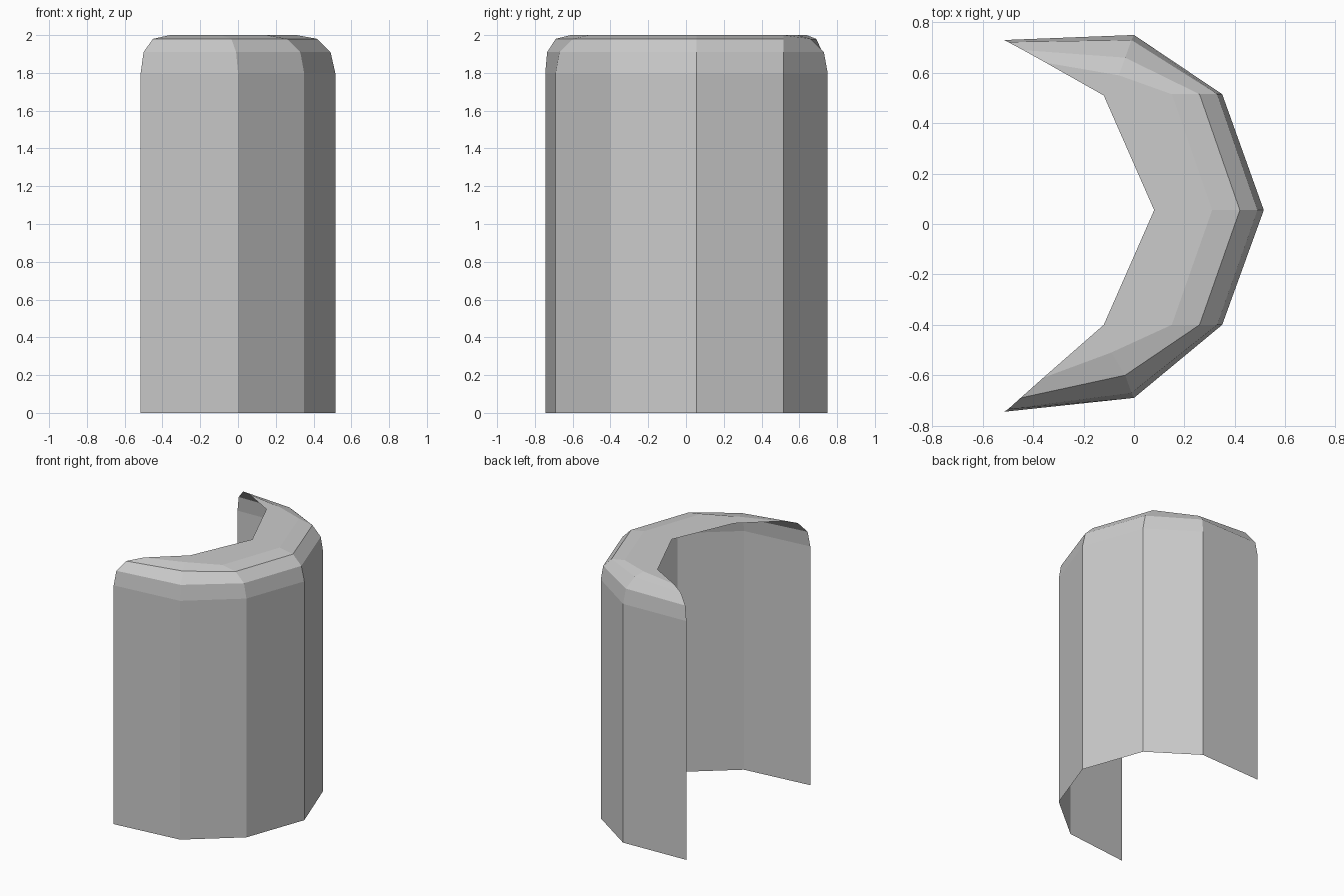
import bpy
import bmesh

cube = bpy.data.objects.get("Cube")
if cube:
    bpy.data.objects.remove(cube, do_unlink=True)

# One flat colour for the whole shell
grey = bpy.data.materials.new("plain grey")
grey.use_nodes = True
colour = (0.6, 0.6, 0.6, 1)
grey.diffuse_color = colour
grey.node_tree.nodes["Principled BSDF"].inputs["Base Color"].default_value = colour

# Plan of the curved wall, from the back end round to the front end
wall = [(-.515, .73), (0, .75), (.35, .515), (.515, .055),
        (.35, -.40), (0, -.69), (-.515, -.745)]

# Rounded shoulder: height and plan of each step inward, then the inner lip
rings = [
    (0, wall),
    (1.8, wall),
    (1.91, [(-.50, .722), (-.01, .73), (.33, .515), (.49, .055),
            (.33, -.40), (-.01, -.67), (-.50, -.735)]),
    (1.98, [(-.44, .69), (-.035, .66), (.26, .515), (.42, .055),
            (.26, -.40), (-.035, -.60), (-.45, -.69)]),
    (2.0, [(-.35, .64), (-.06, .59), (.15, .515), (.31, .055),
           (.15, -.40), (-.09, -.51), (-.36, -.61)]),
    (2.0, [(-.35, .64), (-.235, .575), (-.12, .51), (.08, .055),
           (-.12, -.40), (-.24, -.505), (-.36, -.61)]),
]

# Skin the rings into one open, single-sided sheet
bm = bmesh.new()
rows = [[bm.verts.new((x, y, z)) for x, y in plan] for z, plan in rings]
for low, high in zip(rows, rows[1:]):
    for i in range(len(low) - 1):
        bm.faces.new((low[i], high[i], high[i + 1], low[i + 1]))
bmesh.ops.remove_doubles(bm, verts=bm.verts[:], dist=0.0005)

mesh = bpy.data.meshes.new("curved_shell")
bm.to_mesh(mesh)
bm.free()
mesh.materials.append(grey)
shell = bpy.data.objects.new("curved_shell", mesh)
bpy.context.collection.objects.link(shell)
